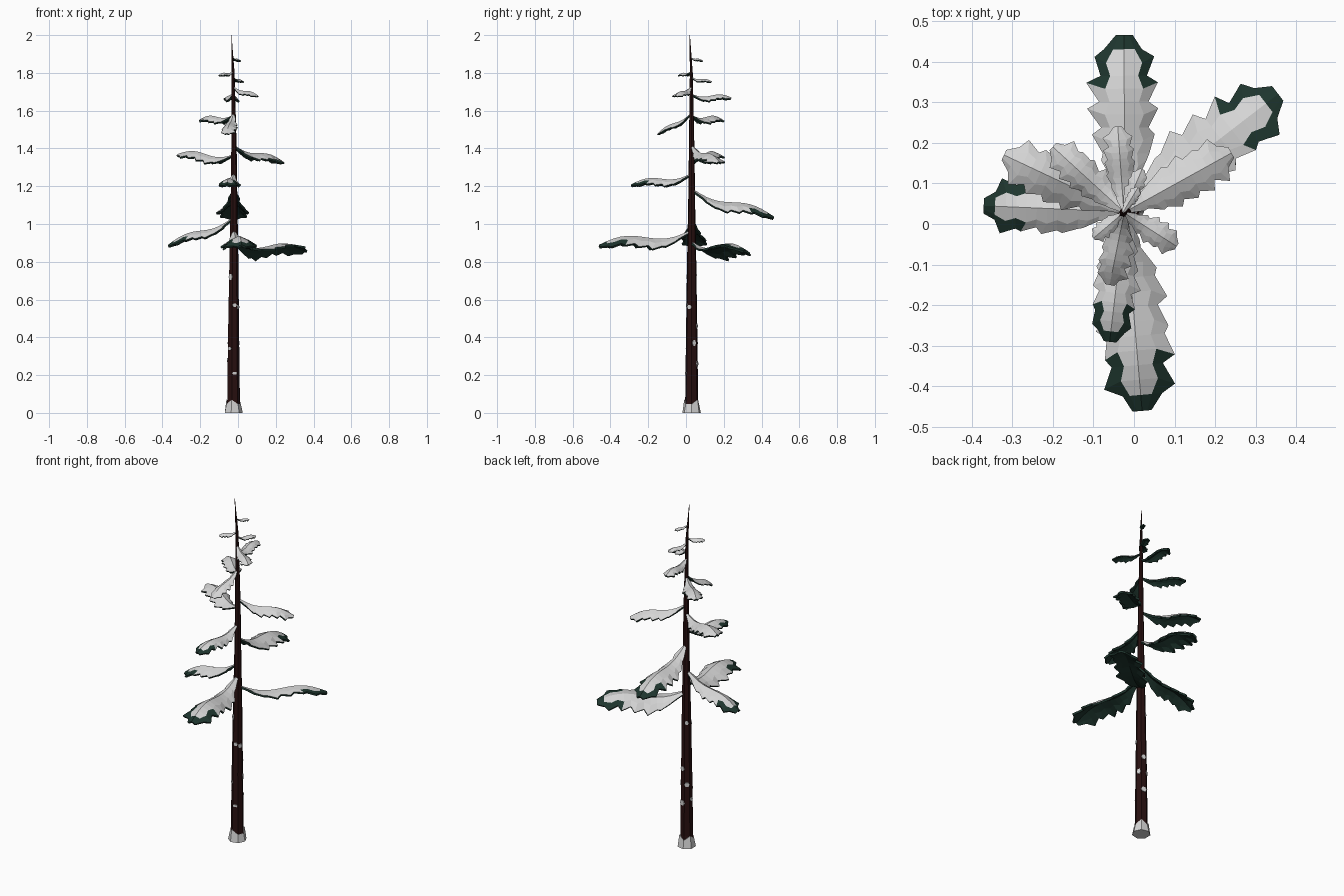
import bpy, bmesh, math, random
from mathutils import Vector

if "Cube" in bpy.data.objects:
    bpy.data.objects.remove(bpy.data.objects["Cube"])
random.seed(4)


def material(name, rgb):
    m = bpy.data.materials.new(name)
    m.use_nodes = True
    m.diffuse_color = (*rgb, 1)
    node = m.node_tree.nodes["Principled BSDF"]
    node.inputs["Base Color"].default_value = (*rgb, 1)
    node.inputs["Roughness"].default_value = 0.9
    return m


SNOW = material("snow", (0.66, 0.66, 0.66))
NEEDLES = material("dark_green_needles", (0.013, 0.036, 0.027))
BARK = material("dark_brown_bark", (0.021, 0.005, 0.005))


def finish(bm, name, mats):
    mesh = bpy.data.meshes.new(name)
    bm.to_mesh(mesh)
    bm.free()
    for m in mats:
        mesh.materials.append(m)
    ob = bpy.data.objects.new(name, mesh)
    bpy.context.collection.objects.link(ob)
    return ob


def lerp_table(table, t):
    for (a, *va), (b, *vb) in zip(table, table[1:]):
        if t <= b:
            f = (t - a) / (b - a)
            return [p + (q - p) * f for p, q in zip(va, vb)]
    return table[-1][1:]


# Trunk: height, radius, centre x, centre y
SIDES = 7
TRUNK = [(0, 0.045, -0.025, 0.03), (0.07, 0.035, -0.025, 0.03), (0.4, 0.031, -0.025, 0.03),
         (0.8, 0.025, -0.023, 0.03), (1.1, 0.019, -0.022, 0.03), (1.4, 0.015, -0.022, 0.03),
         (1.8, 0.008, -0.026, 0.028), (2.0, 0.001, -0.035, 0.02)]


def ring(bm, z, r, cx, cy, jag=0):
    return [bm.verts.new((cx + r * math.cos(math.tau * k / SIDES),
                          cy + r * math.sin(math.tau * k / SIDES),
                          z + (jag if k % 2 else -jag))) for k in range(SIDES)]


def tube(name, rings, mat):
    bm = bmesh.new()
    loops = [ring(bm, *r) for r in rings]
    for a, b in zip(loops, loops[1:]):
        for k in range(SIDES):
            n = (k + 1) % SIDES
            bm.faces.new((a[k], a[n], b[n], b[k]))
    bm.faces.new(loops[0][::-1])
    bm.faces.new(loops[-1])
    return finish(bm, name, [mat])


tube("trunk", [(max(r[0], 0.004), *r[1:]) for r in TRUNK], BARK)

# Snow drift around the foot, with a jagged upper rim
cx, cy = TRUNK[0][2:]
tube("base_snow", [(0, 0.05, cx, cy), (0.058, 0.0405, cx, cy, 0.012),
                   (0.056, 0.03, cx, cy, 0.012)], SNOW)

# Small snow patches stuck to the bark: trunk facet, height, half width, half height
PATCHES = [(4, 0.72, 0.012, 0.019), (5, 0.57, 0.012, 0.011), (4, 0.34, 0.011, 0.009),
           (5, 0.21, 0.014, 0.008), (6, 0.56, 0.013, 0.013), (0, 0.37, 0.011, 0.017),
           (2, 0.73, 0.01, 0.014), (1, 0.46, 0.014, 0.015), (1, 0.26, 0.017, 0.016),
           (2, 0.37, 0.015, 0.014), (3, 0.28, 0.011, 0.011)]
for facet, z, wide, tall in PATCHES:
    ang = math.tau * (facet + 0.5) / SIDES
    r, cx, cy = lerp_table(TRUNK, z)
    d = r * math.cos(math.pi / SIDES)
    bpy.ops.mesh.primitive_cylinder_add(
        vertices=6, radius=1, depth=0.007,
        location=(cx + d * math.cos(ang), cy + d * math.sin(ang), z),
        rotation=(0, math.pi / 2, ang))
    patch = bpy.context.object
    patch.name = "trunk_snow_patch"
    patch.scale = (tall, wide, 1)
    patch.data.materials.append(SNOW)

# Outline of a bough: position along it, relative half width
OUTLINE = [(0, 0.1), (0.2, 0.55), (0.38, 0.95), (0.6, 1.0), (0.85, 0.92), (0.93, 0.72), (1, 0.3)]


def bough(name, z0, tip, half, green_tip, drops=(0.62, 0.62)):
    """Drooping, saw-edged bough: snow above, needles below and at the tip."""
    tip = Vector(tip)
    _, cx, cy = lerp_table(TRUNK, z0)
    start = Vector((cx, cy, z0))
    run = (tip - start).to_2d()
    length = run.length
    ahead = Vector((run.x, run.y, 0)) / length
    side = Vector((-ahead.y, ahead.x, 0))
    lobes = 6 if length > 0.2 else 5
    step = 0.88 / lobes
    stations = []
    for i in range(lobes):
        # notch, then the widest point of each lobe
        t = (i + 0.75) * step
        stations += [(t - 0.5 * step, 0.8), (t, 1.06)]
    stations += [(0.92, 0.78), (1.0, 0.9)]
    bm = bmesh.new()
    rows = []
    for t, tooth in stations:
        spine = start.lerp(tip, t)
        spine.z -= 0.05 * length * math.sin(math.tau * t)
        w = half * lerp_table(OUTLINE, t)[0] * tooth
        row = []
        for s in (1, 0.55, 0, -0.55, -1):
            drop = drops[0] if s > 0 else drops[1]
            jitter = random.uniform(0.88, 1.1) if abs(s) == 1 else 1
            p = spine + side * (w * s * jitter)
            p.z -= abs(s) ** 1.4 * w * drop * (1.25 - 0.5 * t)
            # saw teeth lean towards the tip
            if abs(s) == 1 and tooth > 1:
                p += ahead * 0.035 * length
            row.append(bm.verts.new(p))
        rows.append(row)
    last = len(rows) - 2
    for i, (a, b) in enumerate(zip(rows, rows[1:])):
        for j in range(4):
            f = bm.faces.new((a[j], a[j + 1], b[j + 1], b[j]))
            outer = j in (0, 3)
            if green_tip and (i == last or (outer and i >= last - 3)):
                f.material_index = 1
    bmesh.ops.recalc_face_normals(bm, faces=bm.faces)
    if sum(f.normal.z for f in bm.faces) < 0:
        bmesh.ops.reverse_faces(bm, faces=bm.faces)
    ob = finish(bm, name, [SNOW, NEEDLES])
    mod = ob.modifiers.new("needle_underside", "SOLIDIFY")
    mod.thickness = 0.011 if length > 0.2 else 0.007
    mod.offset = -1
    mod.material_offset = 1
    mod.material_offset_rim = 1


# Boughs: height on trunk, tip, half width, needles showing at tip
bough("low_front_bough", 0.97, (0.02, -0.46, 0.89), 0.085, True)
bough("low_back_left_bough", 0.91, (0.355, 0.32, 0.86), 0.083, True, (0.75, 0.1))
bough("low_right_bough", 1.04, (-0.37, 0.045, 0.89), 0.065, True)
bough("middle_back_bough", 1.19, (-0.025, 0.465, 1.04), 0.083, True)
bough("middle_front_bough", 1.27, (-0.06, -0.29, 1.21), 0.055, True)
bough("middle_left_bough", 1.42, (0.24, 0.175, 1.33), 0.055, False)
bough("middle_right_bough", 1.37, (-0.32, 0.17, 1.37), 0.058, False)
bough("upper_front_bough", 1.59, (-0.06, -0.15, 1.48), 0.04, False)
bough("upper_right_bough", 1.58, (-0.2, 0.19, 1.555), 0.045, False)
bough("upper_back_bough", 1.69, (-0.04, 0.24, 1.67), 0.038, False)
bough("upper_left_bough", 1.73, (0.105, -0.055, 1.68), 0.034, False)
bough("top_right_bough", 1.81, (-0.1, -0.035, 1.79), 0.022, False)
bough("top_back_bough", 1.78, (0.02, 0.135, 1.755), 0.022, False)
bough("tip_back_bough", 1.885, (0.01, 0.09, 1.865), 0.014, False)
